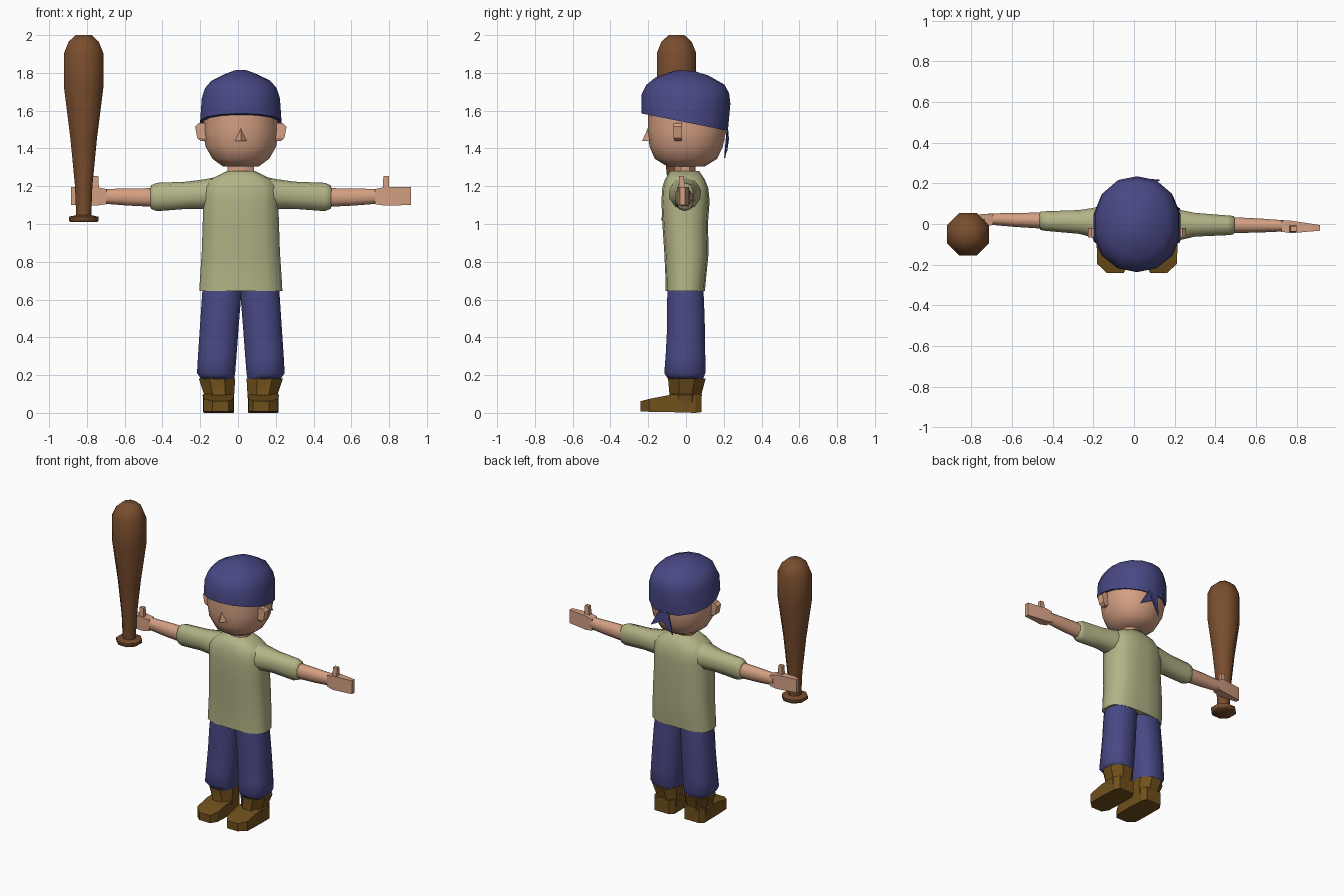
import bpy, bmesh, math

CX = 0.015  # body centre line


def material(name, rgb):
    m = bpy.data.materials.new(name)
    m.diffuse_color = (*rgb, 1)
    return m


BLUE = material("navy_cloth", (0.065, 0.065, 0.235))
SKIN = material("skin", (0.66, 0.35, 0.225))
SHIRT = material("khaki_shirt", (0.45, 0.45, 0.24))
WOOD = material("bat_wood", (0.19, 0.075, 0.027))
BOOT = material("boot_leather", (0.16, 0.08, 0.011))


def finish(name, bm, mat, angle):
    bmesh.ops.recalc_face_normals(bm, faces=bm.faces)
    me = bpy.data.meshes.new(name)
    bm.to_mesh(me)
    bm.free()
    me.materials.append(mat)
    me.shade_smooth()
    me.set_sharp_from_angle(angle=math.radians(angle))
    ob = bpy.data.objects.new(name, me)
    bpy.context.collection.objects.link(ob)
    return ob


def unit_ring(n, p):
    """Rounded outline scaled to fill -1..1 both ways."""
    pts = []
    for i in range(n):
        t = 2 * math.pi * (i + 0.5) / n
        c, s = math.cos(t), math.sin(t)
        r = (abs(c) ** p + abs(s) ** p) ** (-1 / p)
        pts.append((c * r, s * r))
    ma, mb = max(q[0] for q in pts), max(q[1] for q in pts)
    return [(a / ma, b / mb) for a, b in pts]


def loft(name, rings, mat, axis="z", n=12, p=2, angle=50):
    """Rings: (position, a_min, a_max, b_min, b_max[, slope along b])."""
    bm = bmesh.new()
    loops = []
    for t, a0, a1, b0, b1, *sl in rings:
        loop = []
        for u, v in unit_ring(n, p):
            a = (a0 + a1) / 2 + u * (a1 - a0) / 2
            b = (b0 + b1) / 2 + v * (b1 - b0) / 2
            h = t + (sl[0] * b if sl else 0)
            co = {"x": (h, a, b), "y": (a, h, b), "z": (a, b, h)}[axis]
            loop.append(bm.verts.new(co))
        loops.append(loop)
    for lo, hi in zip(loops, loops[1:]):
        for i in range(n):
            j = (i + 1) % n
            bm.faces.new((lo[i], lo[j], hi[j], hi[i]))
    bm.faces.new(loops[0])
    bm.faces.new(loops[-1])
    return finish(name, bm, mat, angle)


def solid(name, points, faces, mat):
    bm = bmesh.new()
    vs = [bm.verts.new(q) for q in points]
    for f in faces:
        bm.faces.new([vs[i] for i in f])
    return finish(name, bm, mat, 20)


# Bat: octagonal turned profile
BX, BY = -0.817, -0.05
profile = [(1.01, .07), (1.018, .079), (1.038, .079), (1.047, .04), (1.2, .046), (1.45, .07),
           (1.72, .104), (1.905, .104), (1.965, .08), (2.0, .042)]
loft("bat", [(z, BX - r, BX + r, BY - r, BY + r) for z, r in profile], WOOD, n=8)

# Head, neck and nose
loft("head", [(1.305, -.08, .11, -.10, .10), (1.345, -.135, .165, -.165, .165),
              (1.41, -.172, .202, -.193, .195), (1.49, -.185, .215, -.203, .212),
              (1.60, -.18, .21, -.20, .205)], SKIN, n=14, p=2.2)
loft("neck", [(1.22, -.055, .085, -.06, .05), (1.34, -.055, .085, -.06, .05)], SKIN, n=8)
solid("nose", [(-.025, -.18, 1.44), (.055, -.18, 1.44), (CX, -.19, 1.535), (CX, -.232, 1.44)],
      [(0, 1, 2), (0, 3, 1), (1, 3, 2), (2, 3, 0)], SKIN)

# Head scarf with a slanted rim
loft("head_scarf", [(1.538, -.2, .23, -.235, .222, -.2), (1.66, -.192, .222, -.237, .235, -.09),
                    (1.715, -.175, .205, -.21, .228, -.1), (1.757, -.14, .17, -.165, .205, -.1),
                    (1.795, -.065, .095, -.09, .12, -.08), (1.812, -.02, .05, -.04, .05, -.08)],
     BLUE, n=14, p=2.2)


# Scarf knot tails: thin pointed flaps
def tail(name, pts):
    k = len(pts)
    both = [(x, y, z) for x, y, z in pts] + [(x, y + .006, z) for x, y, z in pts]
    sides = [(i, (i + 1) % k, (i + 1) % k + k, i + k) for i in range(k)]
    solid(name, both, [tuple(range(k)), tuple(range(k, 2 * k))] + sides, BLUE)


tail("scarf_tail_long", [(CX - .03, .215, 1.51), (CX + .04, .215, 1.51),
                         (CX + .02, .222, 1.45), (CX - .055, .202, 1.35)])
tail("scarf_tail_short", [(CX - .02, .217, 1.51), (CX + .05, .217, 1.49),
                          (CX + .11, .212, 1.385), (CX + .01, .22, 1.44)])

# Shirt body
loft("shirt_body", [(.645, -.205, .235, -.108, .10), (.70, -.202, .232, -.108, .105),
                    (.85, -.192, .222, -.115, .12), (1.0, -.187, .217, -.125, .116),
                    (1.12, -.183, .213, -.13, .125), (1.19, -.18, .21, -.126, .118),
                    (1.235, -.15, .18, -.112, .10), (1.28, -.06, .09, -.085, .07)],
     SHIRT, n=16, p=3.2, angle=60)

for side, s in (("right", 1), ("left", -1)):
    def mx(x):
        return x if s > 0 else 2 * CX - x

    def upright(rings):
        return [(t, *sorted((mx(a0), mx(a1))), *r) for t, a0, a1, *r in rings]

    def along(rings):
        # the bat arm drifts slightly backwards
        out = []
        for t, a0, a1, b0, b1 in rings:
            d = 0 if s > 0 else .033 * min(t, .73) / .73
            out.append((mx(t), a0 + d, a1 + d, b0, b1))
        return out

    # Sleeve, forearm, hand and thumb
    loft(side + "_sleeve", along([(.08, -.10, .09, 1.06, 1.262), (.2, -.085, .075, 1.08, 1.238),
                                  (.30, -.062, .055, 1.08, 1.224), (.46, -.055, .042, 1.068, 1.218),
                                  (.49, -.052, .04, 1.08, 1.205), (.495, -.04, .03, 1.095, 1.19)]),
         SHIRT, axis="x", n=10, p=2.5, angle=60)
    loft(side + "_forearm", along([(.46, -.045, .035, 1.09, 1.19), (.62, -.042, .027, 1.098, 1.188),
                                   (.745, -.036, .018, 1.108, 1.185)]), SKIN, axis="x", n=8, angle=60)
    loft(side + "_hand", along([(.725, -.038, .018, 1.105, 1.185), (.775, -.045, .016, 1.098, 1.195),
                                (.915, -.033, -.005, 1.1, 1.195)]),
         SKIN, axis="x", n=4, p=99, angle=20)
    thumb_d = 0 if s > 0 else .033
    loft(side + "_thumb", upright([(1.17, .765, .80, -.04 + thumb_d, -.008 + thumb_d),
                                   (1.255, .77, .80, -.036 + thumb_d, -.01 + thumb_d)]),
         SKIN, n=4, p=99, angle=20)

    # Ear
    loft(side + "_ear", upright([(1.44, .19, .228, -.06, -.025), (1.455, .19, .246, -.067, -.02),
                                 (1.515, .19, .257, -.067, -.02), (1.535, .19, .238, -.067, -.02)]),
         SKIN, n=4, p=99, angle=20)

    # Trouser leg
    loft(side + "_trouser_leg", upright([(.18, .05, .225, -.095, .09), (.21, .045, .247, -.115, .102),
                                         (.30, .038, .242, -.108, .102), (.45, .027, .232, -.1, .1),
                                         (.60, .015, .222, -.1, .095), (.68, .0, .216, -.095, .09)]),
         BLUE, n=12, p=2.7, angle=60)

    # Boot shaft with a band, and the wedge foot
    loft(side + "_boot_shaft", upright([(.04, .055, .21, -.085, .08), (.075, .052, .213, -.088, .082),
                                        (.095, .05, .218, -.09, .084), (.10, .05, .21, -.088, .082),
                                        (.182, .045, .238, -.095, .104)]),
         BOOT, n=8, p=3, angle=30)
    foot = [(-.24, .08, .165, .008, .062), (-.195, .055, .212, .006, .074),
            (-.08, .052, .214, .004, .096), (.05, .055, .21, .0, .10), (.082, .075, .19, .004, .10)]
    loft(side + "_boot_foot", [(t, *sorted((mx(a0), mx(a1))), b0, b1) for t, a0, a1, b0, b1 in foot],
         BOOT, axis="y", n=4, p=99, angle=20)
